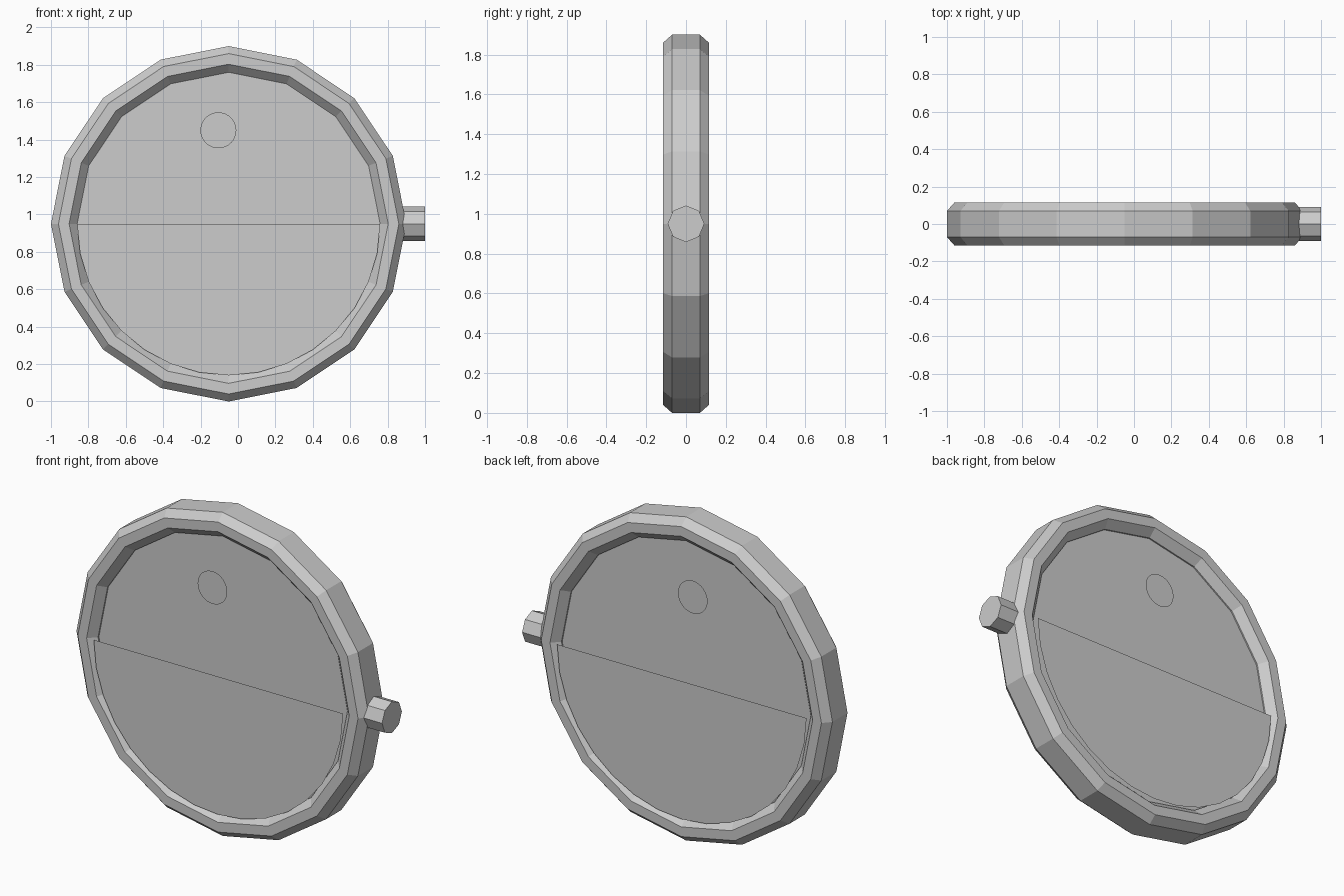
import bpy, bmesh, math

if "Cube" in bpy.data.objects:
    bpy.data.objects.remove(bpy.data.objects["Cube"])

CX, CZ = -0.05, 0.95   # centre of the round body

grey = bpy.data.materials.new("light_grey")
grey.diffuse_color = (0.604, 0.604, 0.604, 1)
grey.use_nodes = True
grey.node_tree.nodes["Principled BSDF"].inputs["Base Color"].default_value = grey.diffuse_color


def finish(name, bm, recalc=True):
    if recalc:
        bmesh.ops.recalc_face_normals(bm, faces=bm.faces[:])
    me = bpy.data.meshes.new(name)
    bm.to_mesh(me)
    bm.free()
    me.materials.append(grey)
    ob = bpy.data.objects.new(name, me)
    bpy.context.collection.objects.link(ob)
    return ob


def flat_plate(name, cx, cz, r, y, start, sweep, n):
    """Flat round or half-round sheet facing away from the middle."""
    bm = bmesh.new()
    count = n if sweep >= 2 * math.pi - 1e-6 else n + 1
    vs = []
    for i in range(count):
        a = start + sweep * i / n
        vs.append(bm.verts.new((cx + r * math.cos(a), y, cz + r * math.sin(a))))
    f = bm.faces.new(vs)
    f.normal_update()
    if f.normal.y * y < 0:
        f.normal_flip()
    return finish(name, bm, False)


# bevelled 16-sided rim: eight-point section swept round the y axis
section = [(0.95, -0.07), (0.91, -0.115), (0.853, -0.115), (0.81, -0.07),
           (0.81, 0.07), (0.853, 0.115), (0.91, 0.115), (0.95, 0.07)]
bm = bmesh.new()
rings = []
for i in range(16):
    a = 2 * math.pi * i / 16
    rings.append([bm.verts.new((CX + r * math.cos(a), y, CZ + r * math.sin(a)))
                  for r, y in section])
for i in range(16):
    p, q = rings[i], rings[(i + 1) % 16]
    for j in range(8):
        k = (j + 1) % 8
        bm.faces.new((p[j], p[k], q[k], q[j]))
finish("rim", bm)

# side knob: eight-sided stub on the right
bm = bmesh.new()
ends = [[bm.verts.new((x, 0.092 * math.cos(i * math.pi / 4),
                       CZ + 0.092 * math.sin(i * math.pi / 4))) for i in range(8)]
        for x in (0.84, 1.0)]
for e in ends:
    bm.faces.new(e)
for i in range(8):
    k = (i + 1) % 8
    bm.faces.new((ends[0][i], ends[0][k], ends[1][k], ends[1][i]))
finish("side_knob", bm)

# the same flat panels on the front and the back
for side, s in (("front", -1), ("back", 1)):
    flat_plate(side + "_disc", CX, CZ, 0.81, s * 0.062, 0, 2 * math.pi, 16)
    flat_plate(side + "_lower_half", CX, CZ, 0.81, s * 0.11, math.pi, math.pi, 16)
    flat_plate(side + "_small_circle", -0.105, 1.45, 0.096, s * 0.087, 0, 2 * math.pi, 32)
